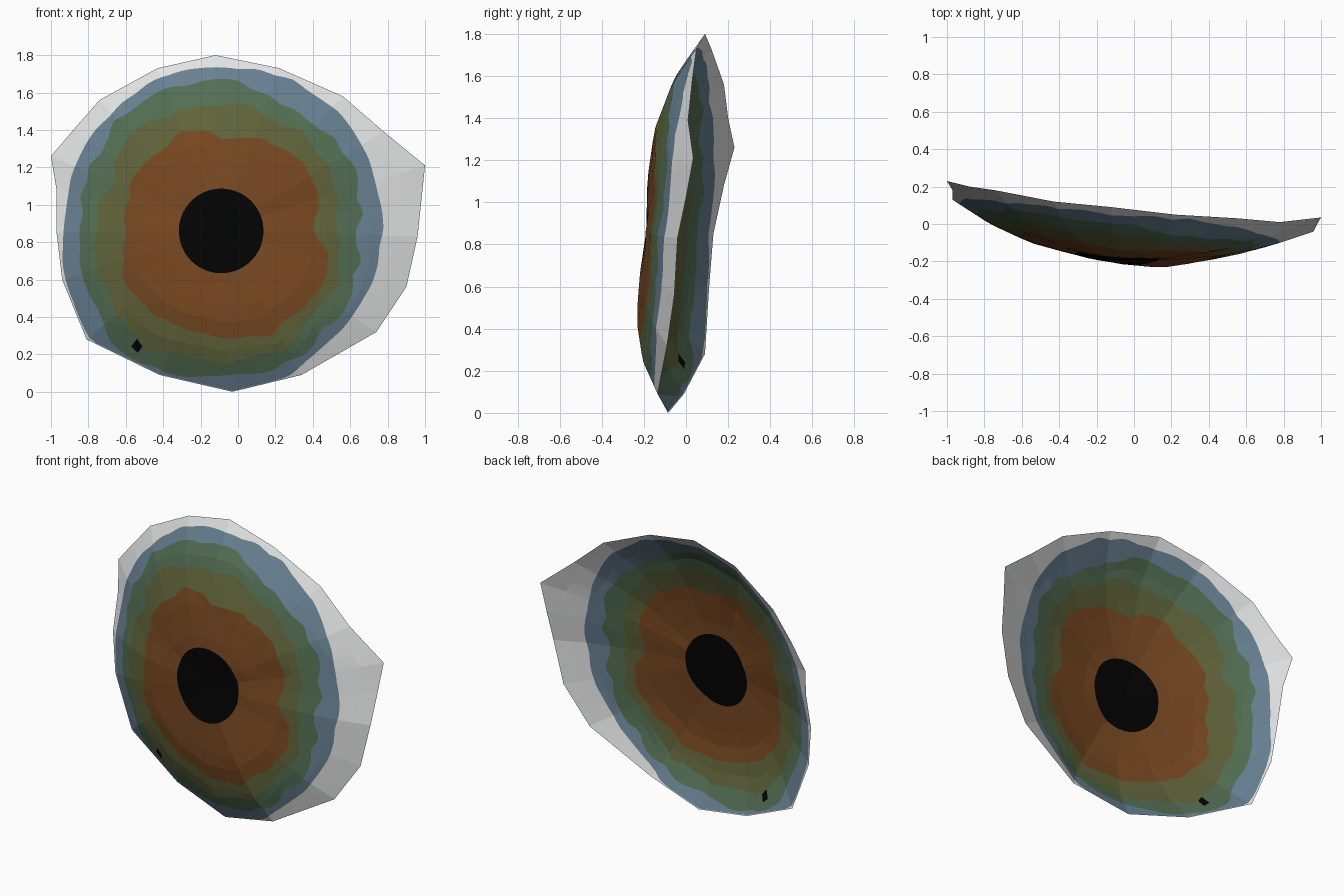
import bpy, bmesh, math, random

if "Cube" in bpy.data.objects:
    bpy.data.objects.remove(bpy.data.objects["Cube"])

random.seed(4)
CX, CZ, CY, DEPTH = -0.09, 0.87, 0.05, 0.238
SUB = 8        # fine steps along each rim edge
KNOTS = [0, 0.28, 0.55, 0.8, 1]      # radial creases of the low-poly dome

# Uneven rim of the shell (x, y, z), counter-clockwise seen from the front
RIM = [(1, .035, 1.21), (.78, .01, 1.39), (.56, .03, 1.58), (.22, .05, 1.73), (-.12, .09, 1.8),
       (-.43, .12, 1.73), (-.74, .18, 1.56), (-.88, .2, 1.4), (-1, .23, 1.26), (-.97, .18, 1.08),
       (-.97, .13, .85), (-.94, .11, .6), (-.81, .09, .28), (-.42, -.01, .09), (-.03, -.085, 0),
       (.34, -.135, .09), (.74, -.09, .32), (.9, -.055, .56), (.96, -.04, .83), (.98, 0, 1.02)]

# Outer radius of each colour band, every 22.5 degrees from +x
BROWN = [.50, .57, .54, .53, .49, .55, .53, .53, .51, .57, .58, .55, .58, .62, .61, .62]
OLIVE = [.62, .66, .66, .67, .67, .68, .68, .64, .66, .69, .74, .74, .71, .72, .69, .69]
GREEN = [.73, .78, .75, .76, .79, .82, .80, .76, .74, .78, .83, .82, .77, .80, .77, .77]
BLUE = [.86, .87, .88, .88, .86, .87, .85, .85, .84, .88, .92, .90, .88, .86, .83, .85]


def material(name, rgb):
    m = bpy.data.materials.new(name)
    lin = [((c / 255 + 0.055) / 1.055) ** 2.4 if c > 10 else c / 3295 for c in rgb]
    m.diffuse_color = (*lin, 1)
    m.use_nodes = True
    m.node_tree.nodes["Principled BSDF"].inputs["Base Color"].default_value = m.diffuse_color
    return m


MATS = [material("pupil_black", (3, 3, 3)), material("iris_brown", (120, 72, 33)),
        material("iris_olive", (96, 99, 58)), material("iris_green", (83, 110, 83)),
        material("iris_blue", (104, 129, 147)), material("eye_white", (226, 227, 227))]


def band(table, ang):
    u = (ang / math.tau * len(table)) % len(table)
    i = int(u)
    return table[i] + (table[(i + 1) % len(table)] - table[i]) * (u - i)


def faceted(fn, t):
    """Piecewise-linear version of fn between the crease radii."""
    for a, b in zip(KNOTS, KNOTS[1:]):
        if t <= b:
            return fn(a) + (fn(b) - fn(a)) * (t - a) / (b - a)
    return fn(1)


def drop(t, ang):
    """Dome profile, fuller vertically than horizontally."""
    p = 2.2 + 1.0 * math.sin(ang) ** 2
    return faceted(lambda v: 1 - v ** p, t)


def angle(pt):
    return math.atan2(pt[2] - CZ, pt[0] - CX)


# Ragged band edges: one wobble table per boundary
WOBBLE = [[random.uniform(-w, w) for _ in range(56)] for w in (.02, .025, .022, .008)]

bm = bmesh.new()
centre = bm.verts.new((CX, CY - DEPTH, CZ))
columns, ring_mats = [], []
for k, a in enumerate(RIM):
    b = RIM[(k + 1) % len(RIM)]
    for s in range(SUB):
        f = s / SUB
        rx, ry, rz = (p + (q - p) * f for p, q in zip(a, b))
        ang = math.atan2(rz - CZ, rx - CX)
        reach = math.hypot(rx - CX, rz - CZ)
        wob = [band(w, ang) for w in WOBBLE]
        edges = [0, .226 - .01 * math.sin(ang), band(BROWN, ang) + wob[0],
                 band(OLIVE, ang) + wob[1], band(GREEN, ang) + wob[2],
                 min(band(BLUE, ang) + wob[3], reach * .995), reach]
        edges[4] = min(edges[4], edges[5] - .01)
        edges[3] = min(edges[3], edges[4] - .01)
        # several rings within each band so the dome keeps its shape
        splits = [2, 4, 2, 2, 2, 2]
        radii, ring_mats = [], []
        for m, n in enumerate(splits):
            for j in range(1, n + 1):
                radii.append(edges[m] + (edges[m + 1] - edges[m]) * j / n)
                ring_mats.append(m)
        col = []
        for r in radii:
            t = min(r / reach, 1)
            d = drop(t, angle(a)) * (1 - f) + drop(t, angle(b)) * f
            lean = faceted(lambda v: v ** 1.25, t)
            col.append(bm.verts.new((CX + (rx - CX) * t, CY + (ry - CY) * lean - DEPTH * d,
                                     CZ + (rz - CZ) * t)))
        columns.append(col)

# Single open sheet facing the front
for i, c0 in enumerate(columns):
    c1 = columns[(i + 1) % len(columns)]
    bm.faces.new((centre, c0[0], c1[0])).material_index = 0
    for j in range(1, len(c0)):
        face = bm.faces.new((c0[j - 1], c0[j], c1[j], c1[j - 1]))
        face.material_index = ring_mats[j]
        p = face.calc_center_median()
        if math.hypot(p.x + .54, p.z - .25) < .022:     # small dark fleck
            face.material_index = 0

mesh = bpy.data.meshes.new("eye_shell")
bm.to_mesh(mesh)
bm.free()
for m in MATS:
    mesh.materials.append(m)
bpy.context.collection.objects.link(bpy.data.objects.new("eye_shell", mesh))
